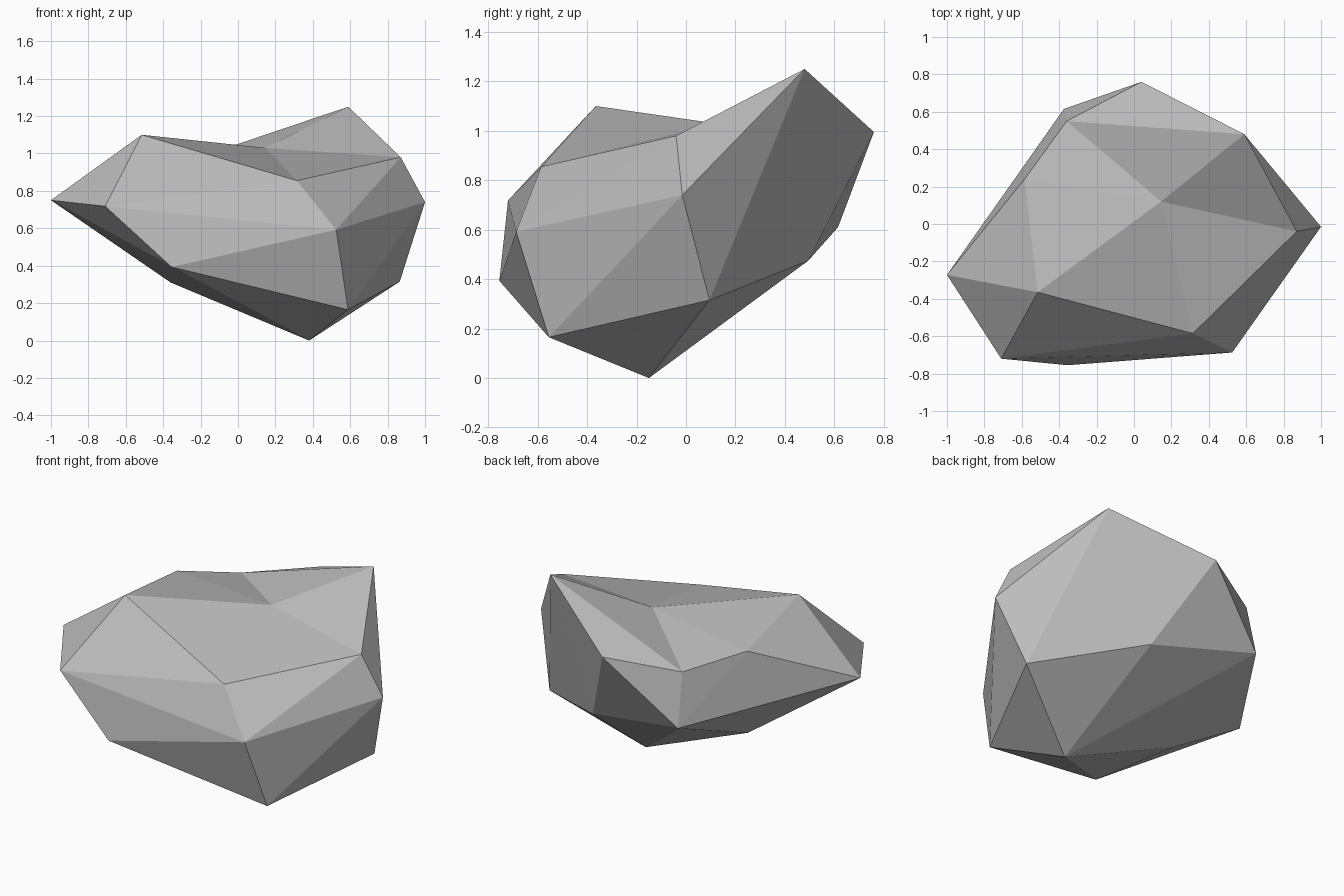
import bpy
import bmesh

cube = bpy.data.objects.get("Cube")
if cube:
    bpy.data.objects.remove(cube, do_unlink=True)

# Stone colour
stone = bpy.data.materials.new("grey stone")
stone.use_nodes = True
GREY = (0.5, 0.5, 0.5, 1.0)
stone.diffuse_color = GREY
stone.node_tree.nodes["Principled BSDF"].inputs["Base Color"].default_value = GREY

# Corners of the stone, grouped by the area they shape
CORNERS = {
    "top_left": (-.515, -.365, 1.10), "top_front": (.315, -.585, .855),
    "top_right": (.87, -.04, .98), "peak": (.59, .48, 1.25),
    "top_back": (-.36, .55, .93), "top_side": (-.585, .24, 1.0),
    "back_tip": (.04, .76, .995), "back_low": (-.375, .615, .61),
    "side_tip": (-1, -.272, .75), "front_side": (-.71, -.72, .718),
    "front_mid": (.525, -.687, .592), "front_low": (-.355, -.755, .393),
    "right_tip": (1, -.015, .74), "right_low": (.865, .095, .315),
    "base_front": (.588, -.555, .165), "base_side": (-.36, -.09, .31),
    "base_back": (.29, .495, .475), "base": (.38, -.15, 0),
}
RIM = ["top_left", "top_front", "top_right", "peak", "top_back", "top_side"]

bm = bmesh.new()
v = {name: bm.verts.new(co) for name, co in CORNERS.items()}

# Faceted shell around the corners
bmesh.ops.convex_hull(bm, input=list(bm.verts))

# Open the top and sink it into a shallow hollow
rim = [v[name] for name in RIM]
opening = set(rim) | {v["back_tip"]}
lid = [f for f in bm.faces if set(f.verts) <= opening]
bmesh.ops.delete(bm, geom=lid, context="FACES_ONLY")
loose = [e for e in bm.edges if not e.link_faces]
bmesh.ops.delete(bm, geom=loose, context="EDGES")

hollow = bm.verts.new((.145, .12, 1.03))
for a, b in zip(rim, rim[1:] + rim[:1]):
    bm.faces.new((a, b, hollow))
bm.faces.new((v["peak"], v["back_tip"], v["top_back"]))
bmesh.ops.recalc_face_normals(bm, faces=list(bm.faces))

mesh = bpy.data.meshes.new("rock")
bm.to_mesh(mesh)
bm.free()
mesh.materials.append(stone)
rock = bpy.data.objects.new("rock", mesh)
bpy.context.scene.collection.objects.link(rock)
